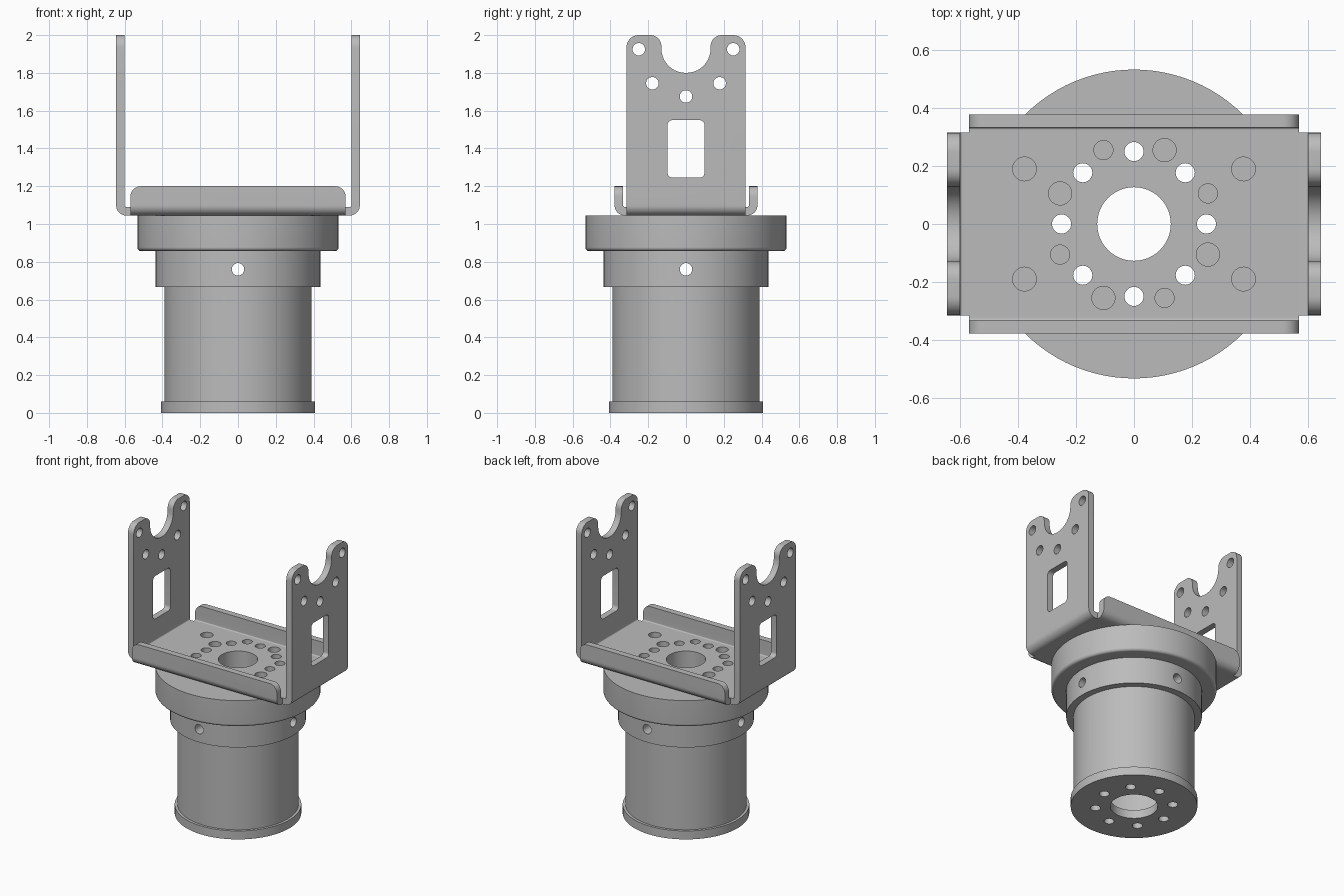
import bpy, bmesh, math

cube = bpy.data.objects.get("Cube")
if cube:
    bpy.data.objects.remove(cube)

metal = bpy.data.materials.new("light_grey_metal")
metal.use_nodes = True
GREY = (0.5, 0.5, 0.5, 1)
metal.diffuse_color = GREY
metal.node_tree.nodes["Principled BSDF"].inputs["Base Color"].default_value = GREY


def make(name, bm):
    bmesh.ops.remove_doubles(bm, verts=bm.verts, dist=1e-5)
    bmesh.ops.recalc_face_normals(bm, faces=bm.faces)
    mesh = bpy.data.meshes.new(name)
    bm.to_mesh(mesh)
    bm.free()
    mesh.materials.append(metal)
    obj = bpy.data.objects.new(name, mesh)
    bpy.context.collection.objects.link(obj)
    return obj


def rounded(corners, steps=10):
    """Outline of right-angled corners (u, v, radius)."""
    out = []
    for i, (u, v, r) in enumerate(corners):
        if r == 0:
            out.append((u, v))
            continue
        dirs = []
        for q in (corners[i - 1], corners[(i + 1) % len(corners)]):
            length = math.hypot(q[0] - u, q[1] - v)
            dirs.append(((q[0] - u) / length, (q[1] - v) / length))
        a, b = dirs
        for k in range(steps + 1):
            t = math.pi / 2 * k / steps
            fa, fb = r * (1 - math.sin(t)), r * (1 - math.cos(t))
            out.append((u + a[0] * fa + b[0] * fb, v + a[1] * fa + b[1] * fb))
    return out


def mirrored(half):
    return half + [(-u, v, r) for u, v, r in reversed(half)]


def circle(u, v, r, n=32):
    return [(u + r * math.cos(math.tau * k / n), v + r * math.sin(math.tau * k / n)) for k in range(n)]


def prisms(name, items):
    """Each item is (outline, axis, start, end)."""
    bm = bmesh.new()
    for pts, axis, lo, hi in items:
        def place(p, w):
            return {"x": (w, *p), "y": (p[0], w, p[1]), "z": (*p, w)}[axis]
        low = [bm.verts.new(place(p, lo)) for p in pts]
        high = [bm.verts.new(place(p, hi)) for p in pts]
        bm.faces.new(low)
        bm.faces.new(high)
        for i in range(len(pts)):
            j = (i + 1) % len(pts)
            bm.faces.new((low[i], low[j], high[j], high[i]))
    return make(name, bm)


def ring(name, profile, steps=96):
    """Revolve a closed (radius, z) profile."""
    bm = bmesh.new()
    verts = [bm.verts.new((r, 0, z)) for r, z in profile]
    edges = [bm.edges.new((verts[i - 1], verts[i])) for i in range(len(verts))]
    bmesh.ops.spin(bm, geom=verts + edges, cent=(0, 0, 0), axis=(0, 0, 1),
                   angle=math.tau, steps=steps, use_merge=False)
    return make(name, bm)


def combine(obj, other, operation):
    mod = obj.modifiers.new("cut", "BOOLEAN")
    mod.operation, mod.solver, mod.object = operation, "EXACT", other
    graph = bpy.context.evaluated_depsgraph_get()
    mesh = bpy.data.meshes.new_from_object(obj.evaluated_get(graph))
    obj.modifiers.clear()
    obj.data = mesh


def discard(*objs):
    for o in objs:
        bpy.data.objects.remove(o)


FLOOR, T, HOLE = 1.045, 0.045, 0.033


def channel(half_width, top):
    """U-shaped sheet section with rounded bends."""
    inner, z = half_width - T, FLOOR + T
    return rounded(mirrored([(half_width, FLOOR, 0.053), (half_width, top, 0),
                             (inner, top, 0), (inner, z, 0.008)]))


# Bracket: tall side walls with a notched top
bracket = prisms("bracket", [(channel(0.645, 2.0), "y", -0.315, 0.315)])
wall_shape = prisms("wall_shape", [(rounded(mirrored([
    (0.315, 1.0, 0), (0.315, 2.0, 0.065), (0.13, 2.0, 0.06), (0.13, 1.8, 0.128)])), "x", -1, 1)])
combine(bracket, wall_shape, "INTERSECT")

# Low front and back flanges
flanges = prisms("flanges", [(channel(0.378, 1.2), "x", -0.57, 0.57)])
flange_shape = prisms("flange_shape", [(rounded(mirrored([
    (0.57, 1.0, 0), (0.57, 1.2, 0.055)])), "y", -1, 1)])
combine(flanges, flange_shape, "INTERSECT")
combine(bracket, flanges, "UNION")

# Bolt holes through the stack, and blind corner holes
bolts = prisms("bolts", [(circle(0.25 * math.cos(k * math.pi / 4), 0.25 * math.sin(k * math.pi / 4), HOLE),
                          "z", -0.1, 1.3) for k in range(8)])
corners = prisms("corners", [(circle(sx * 0.378, sy * 0.19, 0.041), "z", 0.95, 1.3)
                             for sx in (-1, 1) for sy in (-1, 1)])
# Holes only in the bracket floor
floor_cuts = [(circle(0, 0, 0.127, 64), "z", 1, 1.3)]
for k in range(8):
    a = math.pi / 8 + k * math.pi / 4
    floor_cuts.append((circle(0.276 * math.cos(a), 0.276 * math.sin(a), 0.04 if k % 2 else HOLE), "z", 1, 1.3))
floor_holes = prisms("floor_holes", floor_cuts)
# Wall holes and window
wall_cuts = [(circle(y, z, HOLE), "x", -1, 1) for y, z in
             ((-0.25, 1.925), (0.25, 1.925), (-0.178, 1.745), (0.178, 1.745), (0, 1.675))]
wall_cuts.append((rounded(mirrored([(0.098, 1.245, 0.027), (0.098, 1.55, 0.027)])), "x", -1, 1))
wall_holes = prisms("wall_holes", wall_cuts)
for cutter in (bolts, corners, floor_holes, wall_holes):
    combine(bracket, cutter, "DIFFERENCE")

# Mounting disk with a rounded lower rim
mounting_disk = ring("mounting_disk", rounded([
    (0.127, 0.857, 0), (0.533, 0.857, 0.02), (0.533, FLOOR, 0), (0.127, FLOOR, 0)]))
combine(mounting_disk, bolts, "DIFFERENCE")
combine(mounting_disk, corners, "DIFFERENCE")

# Collar and tube share radial screw holes
collar = ring("collar", [(0.39, 0.667), (0.437, 0.667), (0.437, 0.857), (0.39, 0.857)])
tube = ring("tube", [(0.35, 0.06), (0.39, 0.06), (0.39, 0.857), (0.35, 0.857)])
screws = prisms("screws", [(circle(0, 0.76, HOLE), axis, s * 0.3, s * 0.6) for axis in "xy" for s in (-1, 1)])
for part in (collar, tube):
    combine(part, screws, "DIFFERENCE")

# Bottom end cap
end_cap = ring("end_cap", [(0.153, 0), (0.408, 0), (0.408, 0.06), (0.153, 0.06)])
combine(end_cap, bolts, "DIFFERENCE")

discard(wall_shape, flanges, flange_shape, bolts, corners, floor_holes, wall_holes, screws)

# Smooth curved faces, keep sharp edges
bpy.ops.object.select_all(action="DESELECT")
for part in (bracket, mounting_disk, collar, tube, end_cap):
    part.select_set(True)
    bpy.context.view_layer.objects.active = part
bpy.ops.object.shade_smooth_by_angle(angle=math.radians(30))
